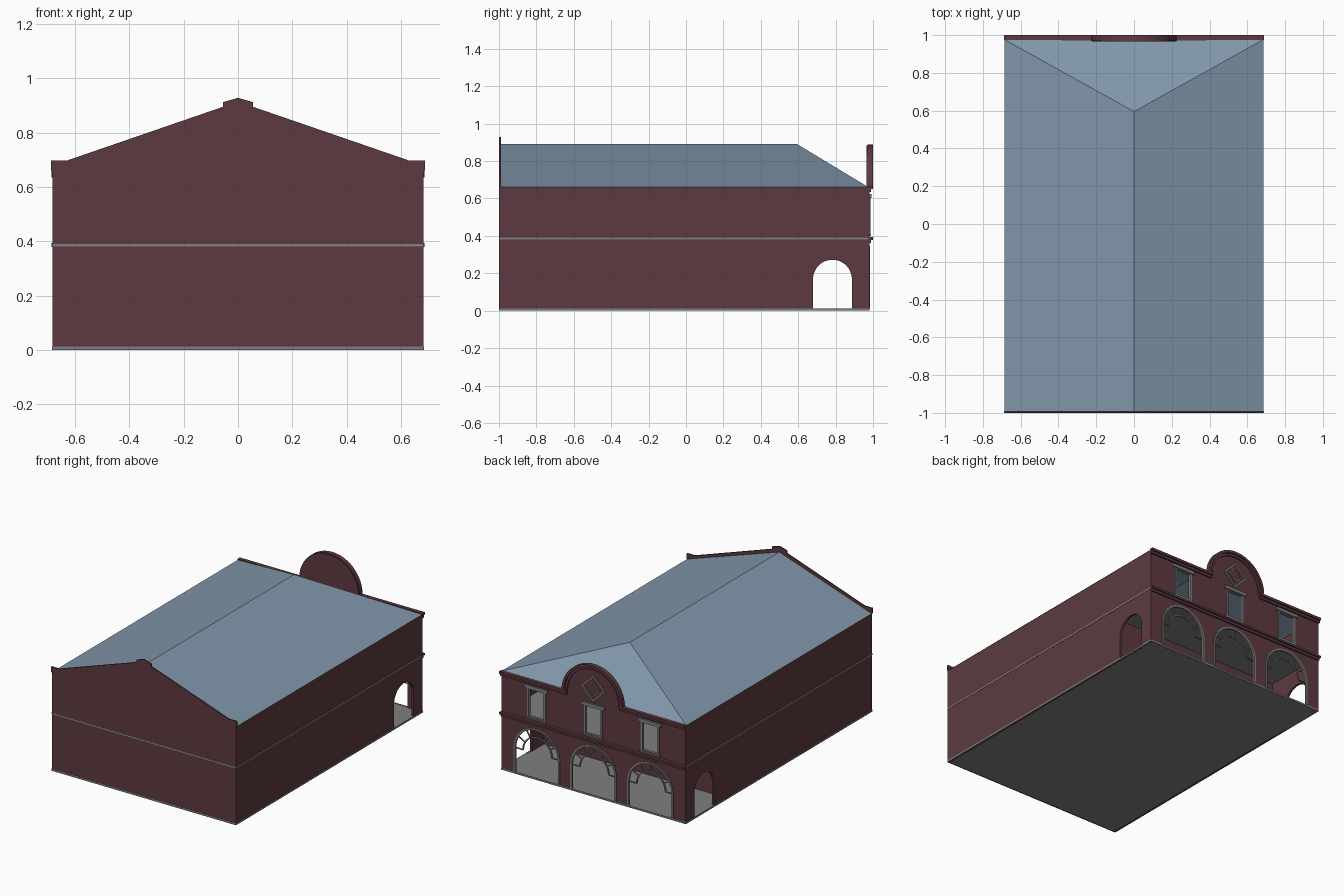
import bpy, bmesh, math
from mathutils import Vector

if "Cube" in bpy.data.objects:
    bpy.data.objects.remove(bpy.data.objects["Cube"], do_unlink=True)


def material(name, rgb):
    m = bpy.data.materials.new(name)
    m.use_nodes = True
    m.diffuse_color = (*rgb, 1)
    m.node_tree.nodes["Principled BSDF"].inputs["Base Color"].default_value = (*rgb, 1)
    return m


BRICK = material("dark red brick", (0.107, 0.042, 0.05))
SLATE = material("blue grey slate", (0.216, 0.305, 0.40))
STONE = material("grey stone", (0.212, 0.212, 0.212))


def finish(name, bm, mat):
    me = bpy.data.meshes.new(name)
    bm.to_mesh(me)
    bm.free()
    me.materials.append(mat)
    ob = bpy.data.objects.new(name, me)
    bpy.context.scene.collection.objects.link(ob)
    return ob


def panel(name, mat, loops, axis, a, b):
    """Fill an outline with holes and extrude it along x or y from a to b."""
    bm = bmesh.new()
    for loop in loops:
        vs = [bm.verts.new((u, a, z) if axis == "y" else (a, u, z)) for u, z in loop]
        for i, v in enumerate(vs):
            bm.edges.new((vs[i - 1], v))
    bmesh.ops.triangle_fill(bm, edges=bm.edges[:], use_beauty=True)
    res = bmesh.ops.extrude_face_region(bm, geom=bm.faces[:])
    move = Vector((0, b - a, 0)) if axis == "y" else Vector((b - a, 0, 0))
    bmesh.ops.translate(bm, vec=move, verts=[g for g in res["geom"] if isinstance(g, bmesh.types.BMVert)])
    bmesh.ops.recalc_face_normals(bm, faces=bm.faces[:])
    return finish(name, bm, mat)


def box(name, mat, x0, x1, y0, y1, z0, z1):
    return panel(name, mat, [rect(x0, x1, z0, z1)], "y", y0, y1)


def rect(u0, u1, z0, z1):
    return [(u0, z0), (u1, z0), (u1, z1), (u0, z1)]


def arc(c, z, r, n=24):
    return [(c + r * math.cos(math.pi * i / n), z + r * math.sin(math.pi * i / n)) for i in range(n + 1)]


def arch(c, r, z0, spring):
    return [(c - r, z0), (c + r, z0)] + arc(c, spring, r)


def band(c, z, r0, r1):
    return arc(c, z, r1) + arc(c, z, r0)[::-1]


W, EAVE, RIDGE, FLOOR, MID = 0.683, 0.66, 0.89, 0.012, 0.385
BACK, IN = 0.98, 0.965
BAYS = {"right": -0.422, "middle": 0, "left": 0.422}
DOOR_R, SPRING = 0.166, 0.172
GABLE_R, GABLE_Z = 0.225, 0.663

# Floors, slightly proud of the walls
box("ground_floor", STONE, -W - 0.002, W + 0.002, -1, BACK + 0.001, 0, FLOOR)
box("upper_floor", STONE, -W - 0.002, W + 0.002, -1, IN + 0.008, MID - 0.005, MID + 0.005)

# Plain front wall with stepped parapet
half = [(W, 0), (W, EAVE), (0.688, EAVE), (0.688, 0.697), (0.63, 0.697),
        (0.055, 0.895), (0.055, 0.912)]
panel("front_wall", BRICK, [half + [(0, 0.928)] + [(-x, z) for x, z in half[::-1]]], "y", -0.999, -0.99)

# Side walls with an arched opening near the back
for side, s in (("left", 1), ("right", -1)):
    panel(side + "_wall", BRICK,
          [rect(-0.99, IN, 0, EAVE), arch(0.783, 0.104, FLOOR, 0.168)], "x", s * W, s * (W - 0.015))

# Porch partition
box("porch_wall", BRICK, -W + 0.015, W - 0.015, 0.54, 0.55, FLOOR, MID - 0.005)

# Arcaded back wall with round gable
outline = [(-W, 0), (W, 0), (W, EAVE)] + arc(0, GABLE_Z, GABLE_R - 0.005) + [(-W, EAVE)]
holes = [arch(c, DOOR_R, FLOOR, SPRING) for c in BAYS.values()]
holes += [rect(c - 0.058, c + 0.058, 0.415, 0.6) for c in BAYS.values()]
panel("back_wall", BRICK, [outline] + holes, "y", IN, BACK)

# Cornices and gable rim
box("middle_cornice", BRICK, -W - 0.004, W + 0.004, IN + 0.01, 1, MID - 0.006, MID + 0.008)
box("middle_cornice_step", BRICK, -W, W, IN + 0.01, 0.99, MID - 0.022, MID - 0.006)
for side, s in (("left", 1), ("right", -1)):
    x0, x1 = sorted((s * (GABLE_R - 0.03), s * (W + 0.004)))
    box(side + "_top_cornice", BRICK, x0, x1, IN + 0.01, 1, 0.65, 0.667)
    box(side + "_top_cornice_step", BRICK, x0, x1, IN + 0.01, 0.99, 0.634, 0.65)
panel("gable_rim", BRICK, [band(0, GABLE_Z, GABLE_R - 0.018, GABLE_R)], "y", 0.97, 1)
panel("gable_rim_step", BRICK, [band(0, GABLE_Z, GABLE_R - 0.034, GABLE_R - 0.018)], "y", 0.97, 0.99)

# Diamond frame on the gable
diamond = [[(r, 0.727), (0, 0.727 + r), (-r, 0.727), (0, 0.727 - r)] for r in (0.09, 0.073)]
panel("gable_diamond", STONE, diamond, "y", BACK, BACK + 0.008)
panel("gable_diamond_inner", STONE,
      [[(x * 0.72, 0.727 + (z - 0.727) * 0.72) for x, z in d] for d in
       (diamond[1], [(x * 0.93, 0.727 + (z - 0.727) * 0.93) for x, z in diamond[1]])],
      "y", BACK, BACK + 0.006)

for bay, c in BAYS.items():
    # Window frame, lintel and sill
    panel(bay + "_window_frame", STONE,
          [rect(c - 0.068, c + 0.068, 0.405, 0.605), rect(c - 0.056, c + 0.056, 0.417, 0.598)],
          "y", BACK - 0.008, BACK + 0.006)
    box(bay + "_window_lintel", STONE, c - 0.085, c + 0.085, BACK, BACK + 0.012, 0.603, 0.625)
    box(bay + "_window_sill", STONE, c - 0.074, c + 0.074, BACK, BACK + 0.01, 0.4, 0.41)
    # Arch surround
    r0, r1 = DOOR_R - 0.007, DOOR_R + 0.005
    panel(bay + "_arch_trim", STONE,
          [[(c + r1, FLOOR)] + arc(c, SPRING, r1) + [(c - r1, FLOOR), (c - r0, FLOOR)]
           + arc(c, SPRING, r0)[::-1] + [(c + r0, FLOOR)]], "y", BACK - 0.01, BACK + 0.004)
    # Fanlight: inner arc and radiating bars
    panel(bay + "_fan_arc", STONE, [band(c, SPRING, 0.103, 0.111)], "y", IN + 0.002, IN + 0.01)
    for k in range(7):
        t = math.pi * k / 6
        d, n = Vector((math.cos(t), math.sin(t))), Vector((-math.sin(t), math.cos(t))) * 0.003
        o = Vector((c, SPRING))
        quad = [o + d * 0.106 + n, o + d * 0.106 - n, o + d * 0.162 - n, o + d * 0.162 + n]
        panel(f"{bay}_fan_bar_{k + 1}", STONE, [[tuple(p) for p in quad]], "y", IN + 0.002, IN + 0.01)

# Roof: gabled at the front, hipped at the back
bm = bmesh.new()
E = 0.685
fl, fr, bl, br, rf, rb = [bm.verts.new(p) for p in (
    (E, -0.99, EAVE), (-E, -0.99, EAVE), (E, 0.976, EAVE), (-E, 0.976, EAVE),
    (0, -0.99, RIDGE), (0, 0.595, RIDGE))]
for f in ((fl, bl, rb, rf), (br, fr, rf, rb), (bl, br, rb)):
    bm.faces.new(f)
finish("roof", bm, SLATE)
